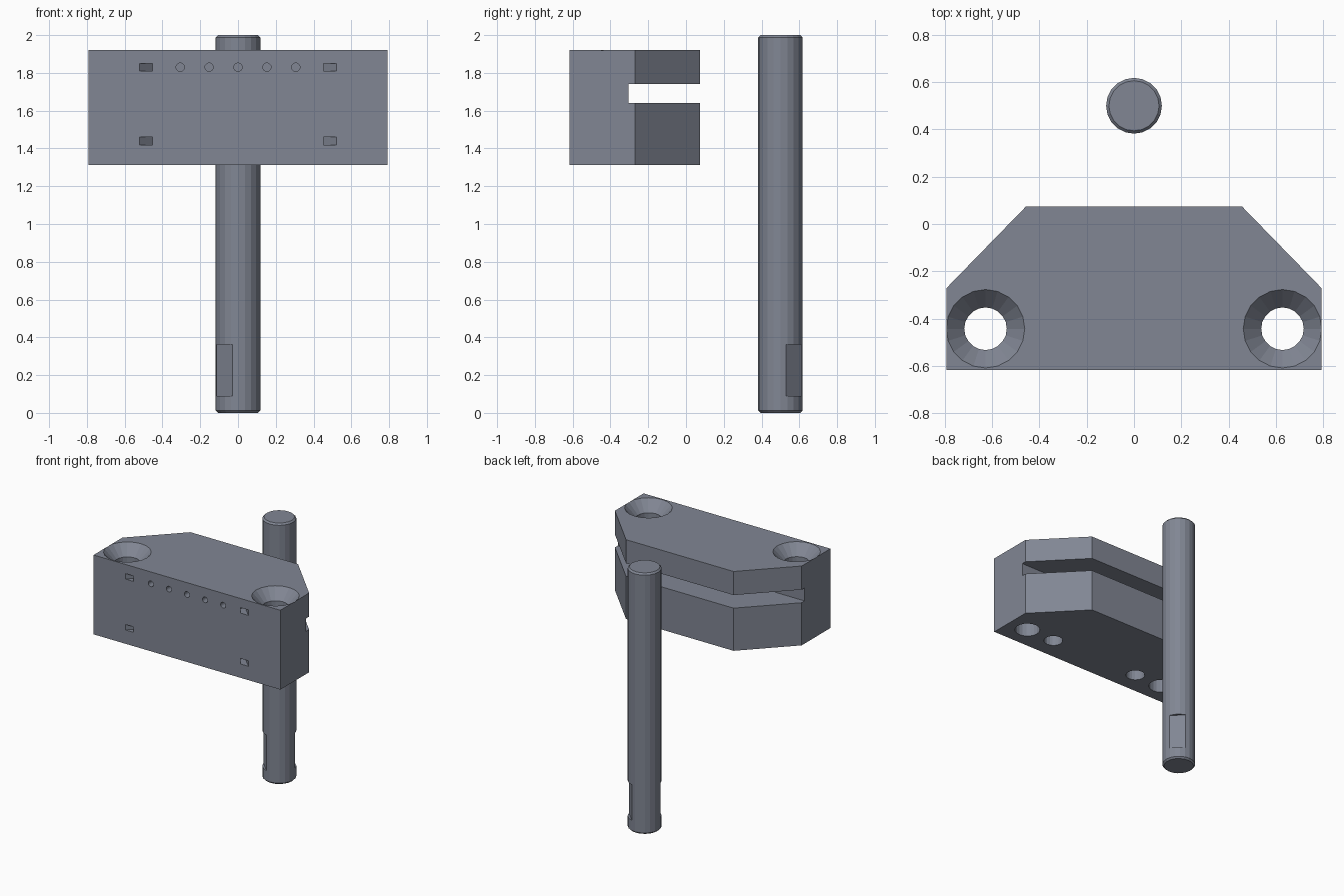
import bpy, bmesh, math
from mathutils import Matrix, Vector

if "Cube" in bpy.data.objects:
    bpy.data.objects.remove(bpy.data.objects["Cube"])

SIDES = 20
FRONT, BACK, LOW, HIGH = -0.618, 0.075, 1.313, 1.921

# Dark blue-grey steel
steel = bpy.data.materials.new("steel")
steel.diffuse_color = (0.22, 0.24, 0.295, 1)
steel.use_nodes = True
steel.node_tree.nodes["Principled BSDF"].inputs["Base Color"].default_value = steel.diffuse_color


def make(name, bm):
    bmesh.ops.recalc_face_normals(bm, faces=bm.faces)
    me = bpy.data.meshes.new(name)
    bm.to_mesh(me)
    bm.free()
    me.materials.append(steel)
    ob = bpy.data.objects.new(name, me)
    bpy.context.collection.objects.link(ob)
    return ob


def box(name, centre, size, turn=0):
    bm = bmesh.new()
    m = Matrix.Translation(centre) @ Matrix.Rotation(math.radians(turn), 4, 'Z') @ Matrix.Diagonal((*size, 1))
    bmesh.ops.create_cube(bm, size=1, matrix=m)
    return make(name, bm)


def cone(name, start, end, r1, r2):
    """Capped cylinder or cone running from start to end."""
    start, end = Vector(start), Vector(end)
    axis = end - start
    m = Matrix.Translation((start + end) / 2) @ axis.to_track_quat('Z', 'Y').to_matrix().to_4x4()
    bm = bmesh.new()
    bmesh.ops.create_cone(bm, cap_ends=True, segments=SIDES, radius1=r1, radius2=r2,
                          depth=axis.length, matrix=m)
    return make(name, bm)


def cut(target, cutter):
    cutter.hide_render = True
    mod = target.modifiers.new("cut", 'BOOLEAN')
    mod.operation, mod.solver, mod.object = 'DIFFERENCE', 'EXACT', cutter
    bpy.context.view_layer.objects.active = target
    bpy.ops.object.modifier_apply(modifier=mod.name)
    bpy.data.objects.remove(cutter)


# Clamp block: extruded outline with clipped back corners
half = [(0.792, FRONT), (0.792, -0.27), (0.456, BACK)]
outline = half + [(-x, y) for x, y in reversed(half)]
bm = bmesh.new()
face = bm.faces.new([bm.verts.new((x, y, LOW)) for x, y in outline])
ext = bmesh.ops.extrude_face_region(bm, geom=[face])
bmesh.ops.translate(bm, vec=(0, 0, HIGH - LOW),
                    verts=[v for v in ext["geom"] if isinstance(v, bmesh.types.BMVert)])
block = make("block", bm)

# Slot across the back
cut(block, box("slot", (0, 0.095, 1.69), (2, 0.8, 0.10)))

for s in (-1, 1):
    # Countersunk through holes
    x, y = s * 0.628, -0.443
    cut(block, cone("bolt_hole", (x, y, LOW - 0.1), (x, y, HIGH + 0.1), 0.09, 0.09))
    cut(block, cone("countersink", (x, y, HIGH - 0.12), (x, y, HIGH + 0.02), 0.052, 0.185))
    # Blind holes underneath
    x = s * 0.385
    cut(block, cone("blind_hole", (x, y, LOW - 0.1), (x, y, LOW + 0.2), 0.068, 0.068))
    # Slanted rectangular pockets in the front
    for z in (1.44, 1.83):
        cut(block, box("pocket", (s * 0.487, FRONT, z), (0.048, 0.2, 0.042), s * 45))

# Row of small front holes
for i in range(-2, 3):
    x = i * 0.153
    cut(block, cone("pin_hole", (x, FRONT - 0.1, 1.83), (x, FRONT + 0.08, 1.83), 0.022, 0.022))

# Round shaft with chamfered ends, turned from a profile
bm = bmesh.new()
profile = [(0.106, 0), (0.118, 0.012), (0.118, 1.988), (0.106, 2)]
rings = [[bm.verts.new((r * math.cos(a), 0.5 + r * math.sin(a), z))
          for a in (2 * math.pi * k / SIDES for k in range(SIDES))] for r, z in profile]
for lo, hi in zip(rings, rings[1:]):
    for k in range(SIDES):
        n = (k + 1) % SIDES
        bm.faces.new((lo[k], lo[n], hi[n], hi[k]))
bm.faces.new(rings[0])
bm.faces.new(rings[-1])
shaft = make("shaft", bm)

# Two opposite wrench flats near the foot
for s in (-1, 1):
    d = s * 0.201 * math.sqrt(0.5)
    cut(shaft, box("flat", (d, 0.5 + d, 0.226), (0.4, 0.2, 0.272), -45))
